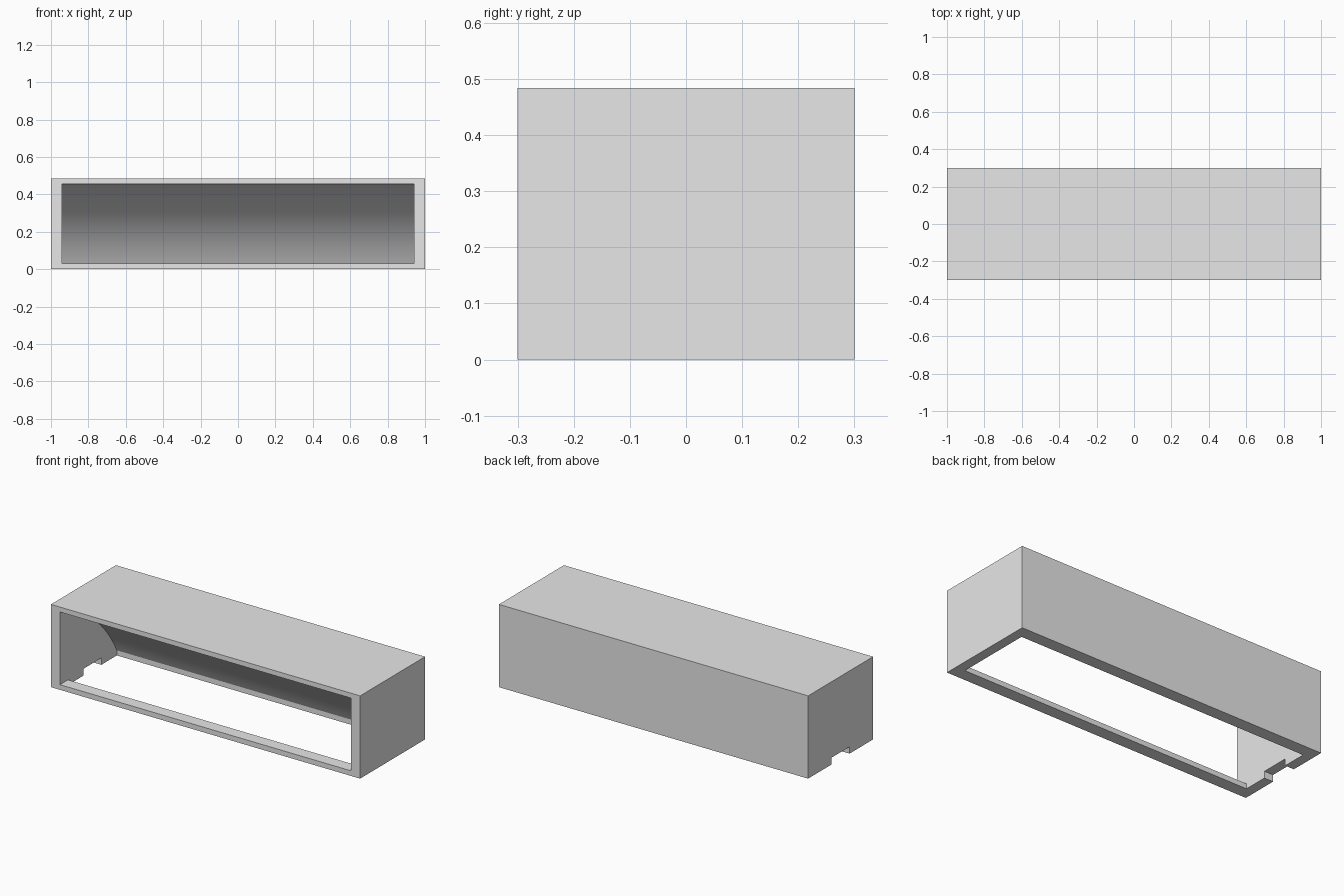
import bpy
import math
from mathutils import Vector

cube = bpy.data.objects.get("Cube")
if cube:
    bpy.data.objects.remove(cube, do_unlink=True)

LENGTH, DEPTH, HEIGHT = 2.0, 0.6, 0.484
INNER_X = 0.942      # inside face of the end walls
LIP_Z = 0.03         # thickness of the base frame
OPEN_Y = 0.226       # half depth of the base opening
TOP_Z = 0.455        # top of the front opening

grey = bpy.data.materials.new("plain grey")
grey.use_nodes = True
grey.diffuse_color = (0.8, 0.8, 0.8, 1)
grey.node_tree.nodes["Principled BSDF"].inputs["Base Color"].default_value = (0.8, 0.8, 0.8, 1)


def prism(name, profile, x0, x1):
    """Extrude a closed (y, z) profile along x."""
    n = len(profile)
    verts = [(x, y, z) for x in (x0, x1) for y, z in profile]
    faces = [tuple(reversed(range(n))), tuple(range(n, 2 * n))]
    faces += [(i, (i + 1) % n, n + (i + 1) % n, n + i) for i in range(n)]
    mesh = bpy.data.meshes.new(name)
    mesh.from_pydata(verts, [], faces)
    mesh.materials.append(grey)
    obj = bpy.data.objects.new(name, mesh)
    bpy.context.collection.objects.link(obj)
    return obj


def rectangle(y0, y1, z0, z1):
    return [(y0, z0), (y1, z0), (y1, z1), (y0, z1)]


def arc(start, end, radius, steps):
    """Arc from start to end, bulging to the right of the direction of travel."""
    a, b = Vector(start), Vector(end)
    chord = b - a
    left = Vector((-chord.y, chord.x)).normalized()
    centre = (a + b) / 2 + left * math.sqrt(radius ** 2 - chord.length_squared / 4)
    t0 = math.atan2(a.y - centre.y, a.x - centre.x)
    t1 = math.atan2(b.y - centre.y, b.x - centre.x)
    angles = [t0 + (t1 - t0) * i / steps for i in range(steps + 1)]
    return [(centre.x + radius * math.cos(t), centre.y + radius * math.sin(t)) for t in angles]


# Outer block
housing = prism("housing", rectangle(-DEPTH / 2, DEPTH / 2, 0, HEIGHT), -LENGTH / 2, LENGTH / 2)

# Cavity: front opening, base opening and curved back in one profile
front, below = -DEPTH / 2 - 0.1, -0.1
curve = arc((OPEN_Y, LIP_Z), (-DEPTH / 2 + 0.02, TOP_Z), 0.88, 24)
profile = [(front, LIP_Z), (-OPEN_Y, LIP_Z), (-OPEN_Y, below), (OPEN_Y, below)]
profile += curve + [(front, TOP_Z)]
cavity = prism("cavity_cutter", profile, -INNER_X, INNER_X)

# Cable notch through the base of the right end wall
notch = prism("notch_cutter", rectangle(-0.083, 0.083, below, 0.04), -1.1, -0.9)

for cutter in (cavity, notch):
    cut = housing.modifiers.new(cutter.name, "BOOLEAN")
    cut.operation = "DIFFERENCE"
    cut.solver = "EXACT"
    cut.object = cutter
    bpy.context.view_layer.objects.active = housing
    bpy.ops.object.modifier_apply(modifier=cut.name)
    bpy.data.objects.remove(cutter, do_unlink=True)

# Smooth curved back, sharp edges elsewhere
bpy.ops.object.select_all(action="DESELECT")
housing.select_set(True)
bpy.context.view_layer.objects.active = housing
bpy.ops.object.shade_smooth_by_angle(angle=math.radians(15))
